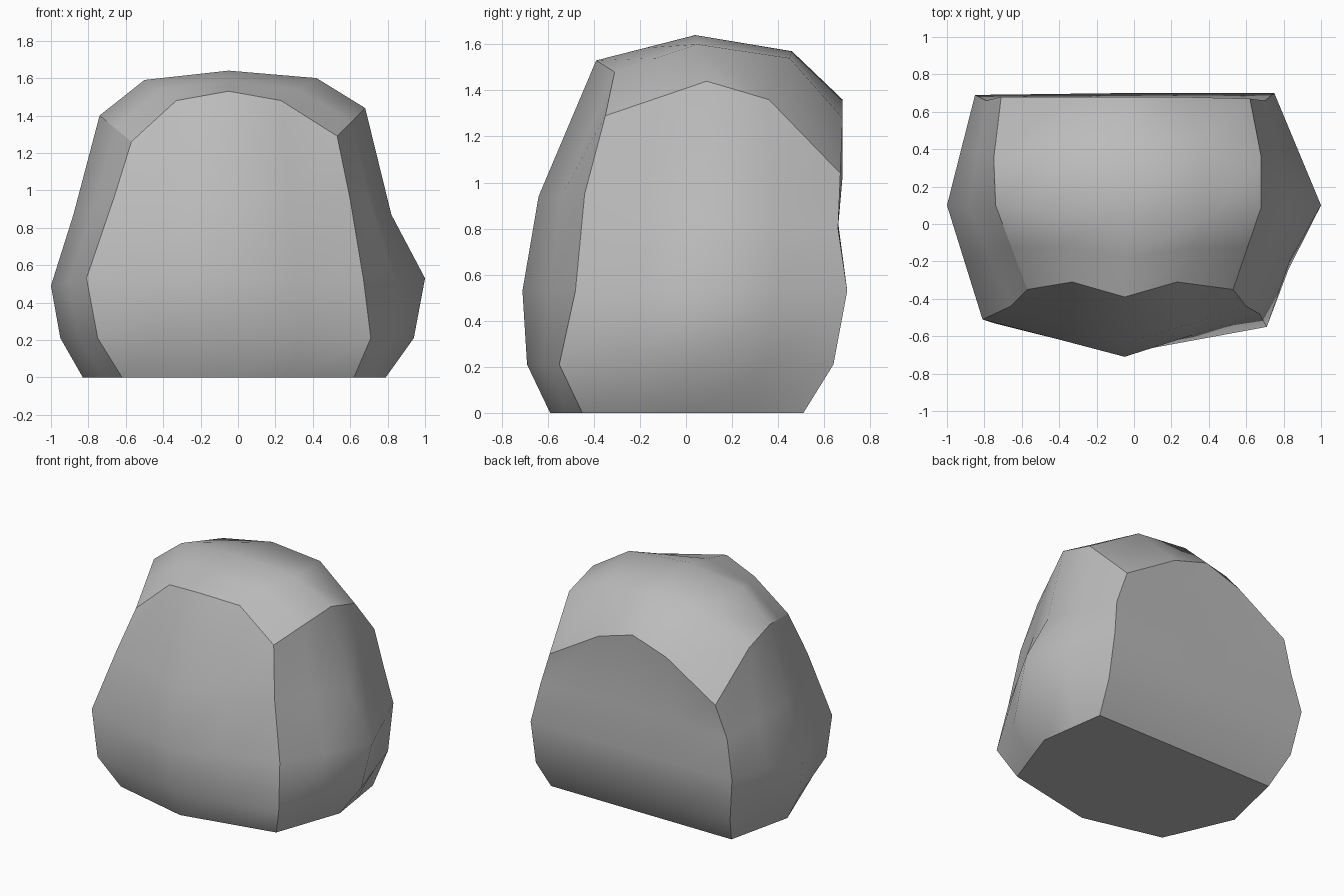
import bpy
import bmesh
from mathutils import Vector

default_cube = bpy.data.objects.get("Cube")
if default_cube:
    bpy.data.objects.remove(default_cube, do_unlink=True)

# One flat stone colour
stone = bpy.data.materials.new("stone_grey")
stone.use_nodes = True
stone_colour = (0.5, 0.5, 0.5, 1)
stone.diffuse_color = stone_colour
stone.node_tree.nodes["Principled BSDF"].inputs["Base Color"].default_value = stone_colour

# Horizontal outlines: corner, middle, corner... starting at front right, going
# along the front, the left flank, the back and the right flank
OUTLINES = [
    [(-.62, -.45), (-.05, -.59), (.62, -.45), (.79, .03),
     (.72, .51), (0, .51), (-.72, .51), (-.83, .03)],
    [(-.75, -.53), (-.05, -.69), (.71, -.55), (.94, .06),
     (.75, .64), (-.03, .64), (-.8, .64), (-.95, .06)],
    [(-.81, -.51), (-.05, -.71), (.67, -.48), (1, .1),
     (.75, .7), (-.05, .7), (-.85, .69), (-1, .1)],
    [(-.66, -.44), (-.05, -.64), (.6, -.44), (.82, .1),
     (.7, .66), (-.05, .66), (-.79, .66), (-.88, .1)],
]
HEIGHTS = [
    [0] * 8,
    [.21] * 8,
    [.53] * 7 + [.49],
    [.97, .94, .95, .87, .8, .83, .8, .87],
]

# Rows of the crown, from the front rim to the back rim
CROWN = [
    [(-.57, -.35, 1.26), (-.33, -.31, 1.48), (-.05, -.39, 1.53),
     (.23, -.31, 1.48), (.53, -.35, 1.29)],
    [(-.74, .1, 1.4), (-.5, .07, 1.59), (-.05, .04, 1.64),
     (.42, .05, 1.6), (.68, .09, 1.44)],
    [(-.75, .35, 1.33), (-.42, .43, 1.51), (-.05, .46, 1.57),
     (.34, .45, 1.54), (.68, .36, 1.36)],
    [(-.71, .68, 1.03), (-.32, .68, 1.27), (-.05, .68, 1.36),
     (.22, .68, 1.28), (.62, .67, 1.04)],
]


def split_ring(points):
    """Add a midpoint after every point of a closed ring."""
    result = []
    for index, point in enumerate(points):
        following = points[(index + 1) % len(points)]
        result += [point, point.lerp(following, 0.5)]
    return result


def build_boulder():
    bm = bmesh.new()
    patch_layer = bm.faces.layers.int.new("patch")

    def add_face(verts, patch):
        face = bm.faces.new(verts)
        face.smooth = True
        face[patch_layer] = patch

    # Wall rings
    rings = []
    for outline, heights in zip(OUTLINES, HEIGHTS):
        points = [Vector((x, y, z)) for (x, y), z in zip(outline, heights)]
        rings.append([bm.verts.new(p) for p in split_ring(points)])

    # Crown grid, with an extra row halfway between the first two
    rows = [[Vector(p) for p in row] for row in CROWN]
    rows.insert(1, [a.lerp(b, 0.5) for a, b in zip(rows[0], rows[1])])
    grid = [[bm.verts.new(p) for p in row] for row in rows]
    rim = (grid[0] + [row[-1] for row in grid[1:-1]]
           + grid[-1][::-1] + [row[0] for row in grid[-2:0:-1]])
    rings.append(rim)

    # Four walls, crown and flat underside, each its own smooth patch
    count = len(rim)
    for lower, upper in zip(rings, rings[1:]):
        for i in range(count):
            j = (i + 1) % count
            add_face((lower[i], lower[j], upper[j], upper[i]), i // 4)
    for near, far in zip(grid, grid[1:]):
        for i in range(len(near) - 1):
            add_face((near[i], near[i + 1], far[i + 1], far[i]), 4)
    add_face(rings[0][::-1], 5)

    # Keep creases only where two patches meet
    for edge in bm.edges:
        edge.smooth = len({face[patch_layer] for face in edge.link_faces}) == 1
    bm.normal_update()
    bm.faces.layers.int.remove(patch_layer)

    mesh = bpy.data.meshes.new("boulder")
    bm.to_mesh(mesh)
    bm.free()
    mesh.materials.append(stone)
    boulder = bpy.data.objects.new("boulder", mesh)
    bpy.context.collection.objects.link(boulder)


build_boulder()
